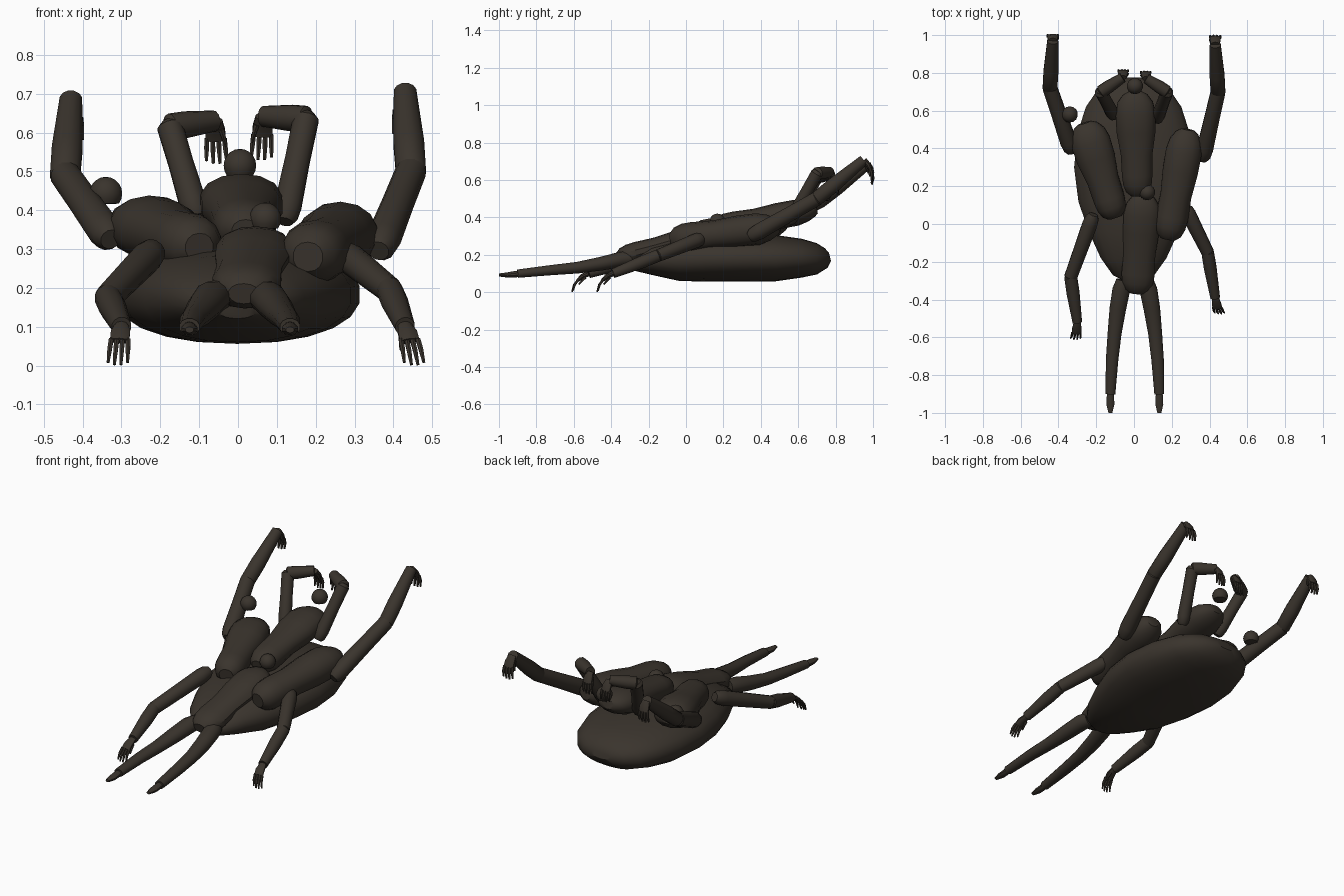
import bpy, bmesh, math
from mathutils import Vector

if "Cube" in bpy.data.objects:
    bpy.data.objects.remove(bpy.data.objects["Cube"])

skin = bpy.data.materials.new("dark brown")
skin.diffuse_color = (0.042, 0.034, 0.026, 1)
skin.use_nodes = True
skin.node_tree.nodes["Principled BSDF"].inputs["Base Color"].default_value = skin.diffuse_color


def finish(name, bm, angle=35):
    bmesh.ops.recalc_face_normals(bm, faces=bm.faces)
    me = bpy.data.meshes.new(name)
    bm.to_mesh(me)
    bm.free()
    me.materials.append(skin)
    ob = bpy.data.objects.new(name, me)
    bpy.context.collection.objects.link(ob)
    bpy.context.view_layer.objects.active = ob
    ob.select_set(True)
    bpy.ops.object.shade_smooth_by_angle(angle=math.radians(angle))
    ob.select_set(False)
    return ob


def loft(bm, stations, sides=12, power=1.0):
    """Tube through stations (point, half width, half thickness); power < 1 makes it boxier."""
    pts = [Vector(s[0]) for s in stations]
    hint = Vector((1, 0, 0))
    soft = lambda c: math.copysign(abs(c) ** power, c)
    rings = []
    for i, (p, w, t) in enumerate(stations):
        d = (pts[min(i + 1, len(pts) - 1)] - pts[max(i - 1, 0)]).normalized()
        u = (hint - d * hint.dot(d)).normalized()
        v = d.cross(u)
        rings.append([bm.verts.new(pts[i] + u * w * soft(math.cos(a)) + v * t * soft(math.sin(a)))
                      for a in (2 * math.pi * (k + .5) / sides for k in range(sides))])
    for a, b in zip(rings, rings[1:]):
        for k in range(sides):
            j = (k + 1) % sides
            bm.faces.new((a[k], a[j], b[j], b[k]))
    bm.faces.new(rings[0])
    bm.faces.new(rings[-1])


def tube(name, stations, sides=12, power=1.0):
    bm = bmesh.new()
    loft(bm, stations, sides, power)
    return finish(name, bm)


def torso(name, hip, neck, w, t, pelvis=1.0):
    """Pelvis, waist, chest and shoulders along one axis."""
    a, b = Vector(hip), Vector(neck)
    prof = [(0, .4 * pelvis, .45), (.04, .68 * pelvis, .75), (.11, .84 * pelvis, .92), (.2, .9 * pelvis, .95),
            (.4, .86 * (pelvis + 1) / 2, .88), (.62, .98, 1), (.8, 1.0, 1), (.9, .88, .82),
            (.97, .62, .55), (1, .35, .35)]
    return tube(name, [(a.lerp(b, f), w * x, t * y) for f, x, y in prof], 14, .93)


def head(name, c, r):
    """Round skull with a flattened underside."""
    bm = bmesh.new()
    bmesh.ops.create_uvsphere(bm, u_segments=14, v_segments=10, radius=r)
    for v in bm.verts:
        v.co = Vector((v.co.x, v.co.y, max(v.co.z, -.62 * r))) + Vector(c)
    return finish(name, bm)


def hand(name, wrist, tip, w):
    """Palm, four curved fingers and a thumb."""
    a, b = Vector(wrist), Vector(tip)
    d = b - a
    x = Vector((1, 0, 0))
    bow = x.cross(d).normalized() * d.length * .14
    if bow.z < 0:
        bow = -bow
    bm = bmesh.new()
    mid = a + d * .5 + bow
    loft(bm, [(a, w * .75, w * .6), (a + d * .25 + bow * .8, w, w * .5), (mid, w, w * .35)], 10)
    for k in range(4):
        o = x * w * (k - 1.5) * .56
        s = mid + o - d * .04
        e = b + o * 1.15 - d * (.06 if k in (0, 3) else 0)
        loft(bm, [(s, w * .27, w * .27), (s.lerp(e, .5) + bow * .35, w * .26, w * .26),
                  (e, w * .16, w * .16)], 6)
    side = -1 if wrist[0] > 0 else 1
    s = a + d * .2 + x * side * w * .6
    loft(bm, [(s, w * .3, w * .3), (s + d * .4 + x * side * w * .4, w * .15, w * .15)], 6)
    return finish(name, bm)


def arm(name, shoulder, elbow, wrist, tip, r0, r1, r2):
    s, e, w = Vector(shoulder), Vector(elbow), Vector(wrist)
    tube(name + "_upper", [(s, r0 * .6, r0 * .6), (s.lerp(e, .05), r0 * .88, r0 * .88),
                           (s.lerp(e, .16), r0, r0), (s.lerp(e, .6), r0 * .92, r0 * .92),
                           (e, r1, r1), (e + (e - s) * .05, r1 * .6, r1 * .6)])
    tube(name + "_lower", [(e - (w - e) * .06, r1 * .65, r1 * .65), (e, r1, r1),
                           (e.lerp(w, .35), r1 * 1.02, r1 * 1.02), (w, r2, r2)])
    hand(name + "_hand", wrist, tip, r2)


# Swollen oval body: y, half width, bottom, top
hull = [(-.30, .05, .12, .17), (-.27, .11, .11, .20), (-.18, .175, .09, .25), (-.04, .24, .06, .285),
        (.12, .295, .056, .305), (.30, .318, .056, .31), (.48, .30, .058, .305), (.62, .255, .078, .285),
        (.70, .20, .095, .262), (.75, .13, .13, .235), (.77, .06, .165, .21)]
tube("body", [((-.002, y, (b + t) / 2), w, (t - b) / 2) for y, w, b, t in hull], 22, .9)

# Torsos fused to the body
torso("front_torso", (.015, -.365, .185), (.05, .155, .325), .10, .06)
torso("left_torso", (-.10, .035, .305), (-.262, .535, .372), .107, .08, .88)
torso("right_torso", (.18, -.08, .28), (.285, .50, .352), .098, .085)
torso("rear_torso", (.02, .15, .345), (.005, .70, .445), .108, .07, .85)

# Heads
head("front_head", (.07, .168, .378), .042)
head("left_head", (-.34, .58, .443), .043)
head("rear_head", (.005, .73, .515), .043)

# Legs with pointed feet
for side, label, cx in ((-1, "left", -.003), (1, "right", .012)):
    P = lambda x, y, z: (side * x + cx, y, z)
    tube(label + "_leg", [(P(.05, -.30, .18), .042, .04), (P(.065, -.35, .175), .048, .042),
                          (P(.083, -.45, .153), .045, .038), (P(.10, -.58, .131), .038, .032),
                          (P(.113, -.72, .118), .034, .028), (P(.122, -.90, .099), .027, .023)])
    tube(label + "_foot", [(P(.122, -.885, .098), .017, .016), (P(.122, -.92, .095), .021, .017),
                           (P(.122, -.955, .092), .022, .014), (P(.122, -1, .092), .011, .008)], 10)

# Arms: lower pair, raised outer pair, bent inner pair
arm("front_left_arm", (-.215, .05, .298), (-.335, -.28, .175), (-.30, -.52, .10),
    (-.31, -.61, .002), .041, .035, .026)
arm("front_right_arm", (.27, .09, .29), (.39, -.15, .195), (.43, -.39, .10),
    (.455, -.475, .002), .04, .034, .026)
arm("outer_left_arm", (-.328, .38, .325), (-.445, .72, .49), (-.43, .97, .685),
    (-.43, .993, .575), .045, .04, .03)
arm("outer_right_arm", (.362, .34, .295), (.445, .70, .50), (.43, .95, .705),
    (.43, .993, .59), .045, .04, .03)
arm("inner_left_arm", (-.105, .57, .38), (-.175, .70, .615), (-.06, .775, .63),
    (-.055, .81, .52), .036, .034, .027)
arm("inner_right_arm", (.12, .55, .37), (.175, .70, .635), (.065, .77, .642),
    (.06, .80, .53), .036, .034, .027)
